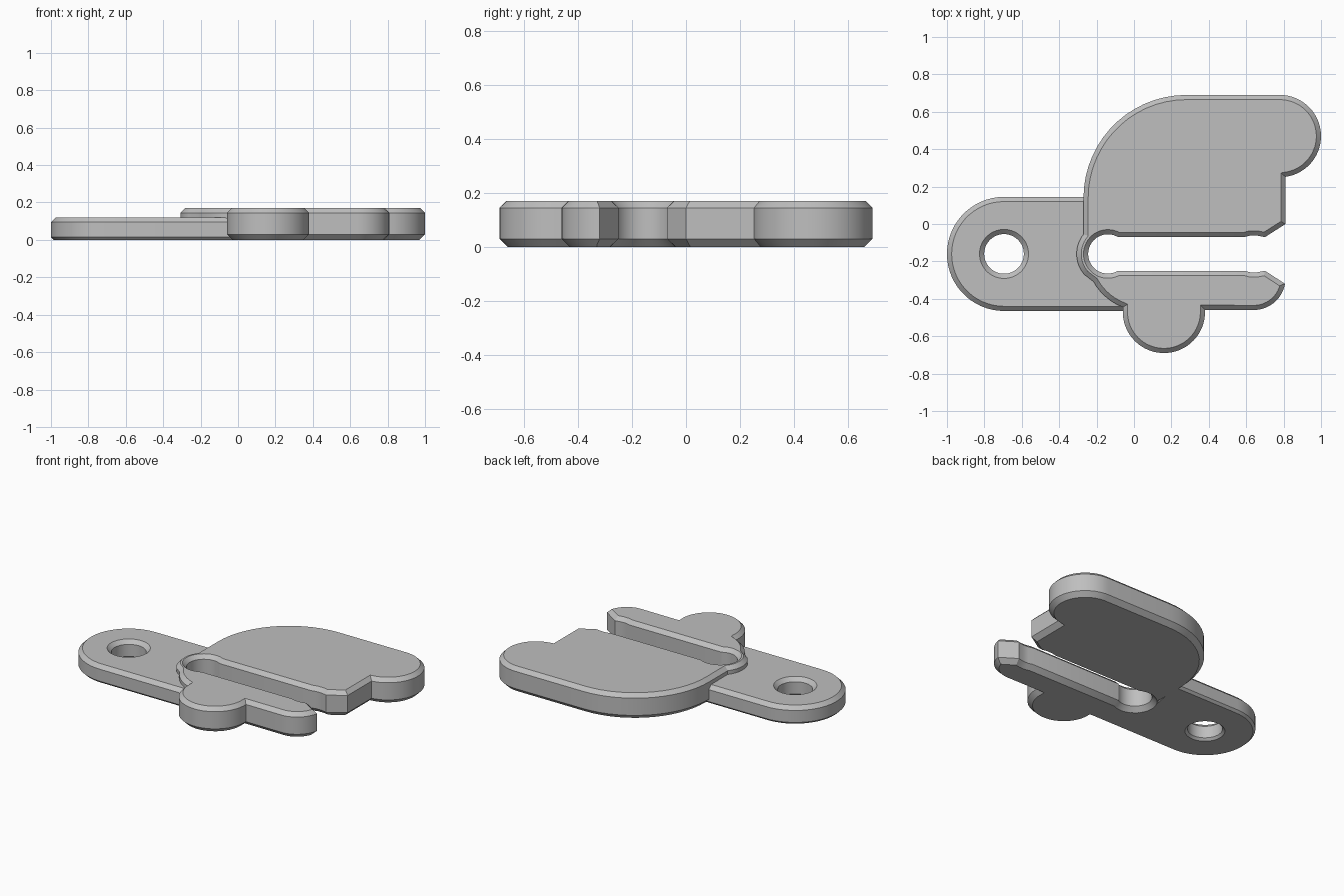
import bpy, bmesh
from math import cos, sin, radians, ceil
from mathutils import Vector

cube = bpy.data.objects.get("Cube")
if cube:
    bpy.data.objects.remove(cube, do_unlink=True)

# One plain grey for the whole part
GREY = (0.52, 0.52, 0.52, 1)
grey = bpy.data.materials.new("plain grey")
grey.use_nodes = True
grey.diffuse_color = GREY
grey.node_tree.nodes["Principled BSDF"].inputs["Base Color"].default_value = GREY


def arc(cx, cy, r, a0, a1):
    """Points along an arc, one about every 6 degrees."""
    n = ceil(abs(a1 - a0) / 6)
    angles = [radians(a0 + (a1 - a0) * i / n) for i in range(n + 1)]
    return [(cx + r * cos(a), cy + r * sin(a)) for a in angles]


def inset(points, d):
    """Mitred offset towards the left of the outline's direction."""
    pts = [Vector(p) for p in points]
    result = []
    for i, p in enumerate(pts):
        a = (p - pts[i - 1]).normalized()
        b = (pts[(i + 1) % len(pts)] - p).normalized()
        na, nb = Vector((-a.y, a.x)), Vector((-b.y, b.x))
        result.append(p + (na + nb) * d / (1 + na.dot(nb)))
    return result


def plate(name, outlines, layers):
    """Chamfered solid: walls through (inset, height) layers, then flat caps.
    Outer outlines run counter-clockwise, holes clockwise."""
    bm = bmesh.new()
    for outline in outlines:
        rings = [[bm.verts.new((p.x, p.y, z)) for p in inset(outline, d)] for d, z in layers]
        n = len(outline)
        for low, high in zip(rings, rings[1:]):
            for i in range(n):
                j = (i + 1) % n
                bm.faces.new((low[i], low[j], high[j], high[i]))
    rims = [e for e in bm.edges if e.is_boundary]
    middle = layers[-1][1] / 2
    for top in (False, True):
        rim = [e for e in rims if (e.verts[0].co.z > middle) == top]
        bmesh.ops.triangle_fill(bm, edges=rim, use_beauty=True, normal=(0, 0, 1 if top else -1))
    bmesh.ops.recalc_face_normals(bm, faces=bm.faces)
    mesh = bpy.data.meshes.new(name)
    bm.to_mesh(mesh)
    bm.free()
    mesh.materials.append(grey)
    obj = bpy.data.objects.new(name, mesh)
    bpy.context.collection.objects.link(obj)
    return obj


MID = -0.16  # shared centre line of slot, tab and hole

# Slot with flared mouth, small detents and bulbed end
upper_slot = [(0.59, -0.07), (0.62, -0.062), (0.66, -0.062), (0.7, -0.07)]
lower_slot = [(x, 2 * MID - y) for x, y in reversed(upper_slot)]
slot = lower_slot + arc(-0.14, MID, 0.105, 301, 59) + upper_slot + [(0.81, 0)]

# Clip body: big rounded jaw, collar round the slot end, lower lobe, jaw tip
body = (arc(0.78, 0.47, 0.22, -82, 90)
        + arc(0.28, 0.14, 0.55, 90, 180)
        + arc(-0.14, MID, 0.167, 141, 222)
        + arc(0.05, MID, 0.305, 209, 249)
        + arc(0.16, -0.47, 0.22, 177, 363)
        + arc(0.64, -0.29, 0.17, 270, 350)
        + slot)
clip = plate("slotted_clip", [body], [(0.03, 0), (0, 0.03), (0, 0.145), (0.025, 0.17)])

# Thinner mounting tab with a screw hole, its end tucked inside the collar
tab_outline = (arc(-0.695, MID, 0.305, 90, 270)
               + [(0, MID - 0.305), (0, -0.3)]
               + arc(-0.14, MID, 0.122, 270, 150)
               + [(-0.2, MID + 0.305)])
hole = arc(-0.695, MID, 0.106, 354, 0)
tab = plate("mounting_tab", [tab_outline, hole],
            [(0.015, 0), (0, 0.015), (0, 0.095), (0.025, 0.12)])

# Smooth curves, sharp chamfer edges
bpy.ops.object.select_all(action="DESELECT")
for obj in (clip, tab):
    obj.select_set(True)
bpy.context.view_layer.objects.active = clip
bpy.ops.object.shade_smooth_by_angle(angle=radians(25))
